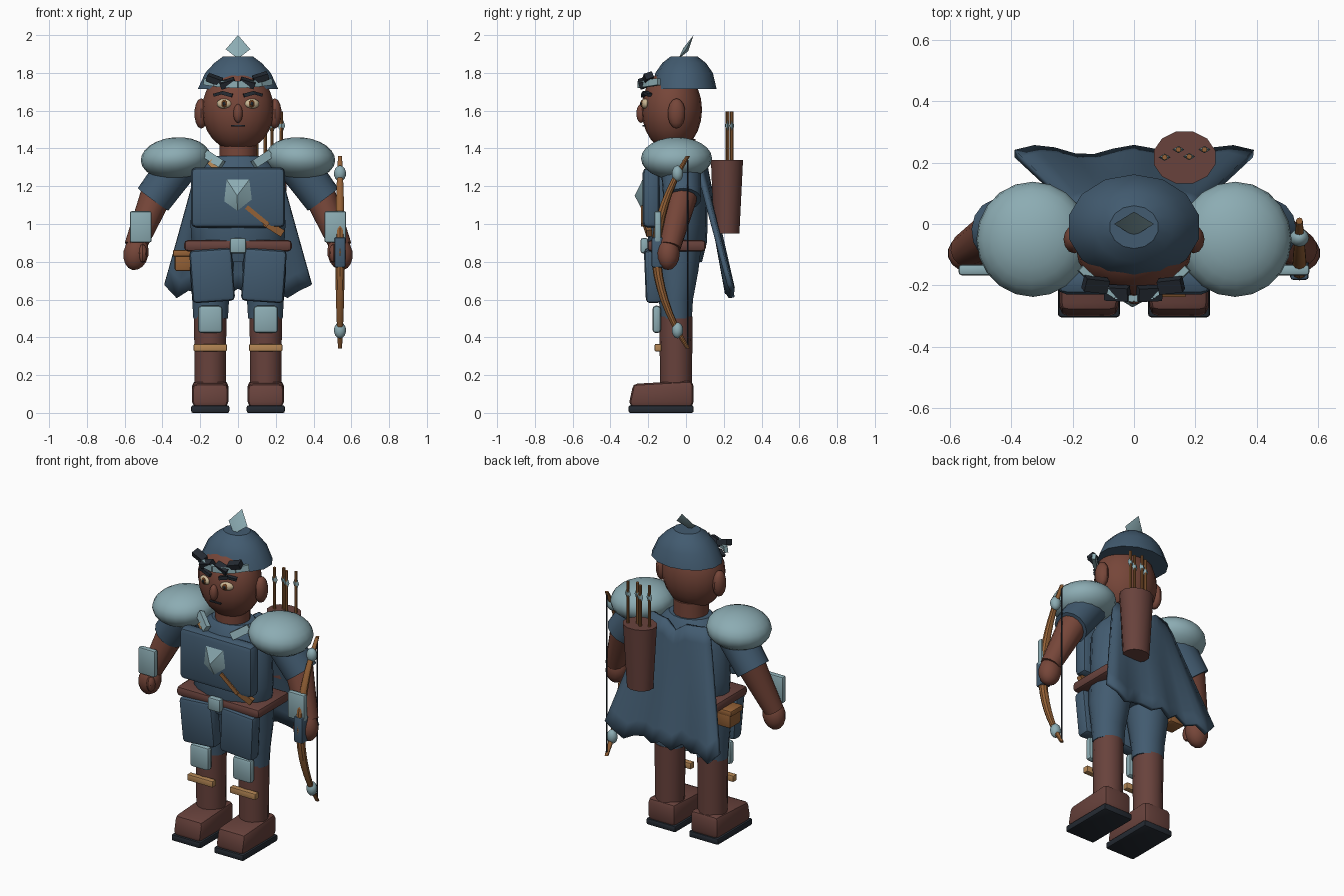
import bpy, bmesh, math
from mathutils import Vector, Matrix, Euler

if "Cube" in bpy.data.objects:
    bpy.data.objects.remove(bpy.data.objects["Cube"])


def colour(name, r, g, b):
    m = bpy.data.materials.new(name)
    lin = [((c / 255 + 0.055) / 1.055) ** 2.4 for c in (r, g, b)]
    m.diffuse_color = (*lin, 1)
    m.use_nodes = True
    m.node_tree.nodes["Principled BSDF"].inputs["Base Color"].default_value = m.diffuse_color
    return m


NAVY = colour("navy cloth", 66, 91, 112)
STEEL = colour("pale steel", 140, 172, 179)
SKIN = colour("brown skin", 118, 70, 57)
LEATHER = colour("dark leather", 104, 66, 60)
WOOD = colour("wood", 148, 97, 54)
TAN = colour("tan strap", 180, 134, 84)
BLACK = colour("near black", 36, 42, 50)
EYE = colour("eye cream", 205, 185, 150)
IRIS = colour("iris brown", 105, 62, 30)


def finish(bm, name, mat):
    bmesh.ops.recalc_face_normals(bm, faces=bm.faces)
    me = bpy.data.meshes.new(name)
    bm.to_mesh(me)
    bm.free()
    me.materials.append(mat)
    ob = bpy.data.objects.new(name, me)
    bpy.context.collection.objects.link(ob)
    return ob


def box(name, mat, c, size, bevel=0.0, rot=(0, 0, 0)):
    bm = bmesh.new()
    bmesh.ops.create_cube(bm, size=1)
    bmesh.ops.scale(bm, vec=size, verts=bm.verts)
    if bevel:
        bmesh.ops.bevel(bm, geom=bm.edges[:], offset=bevel, segments=2,
                        profile=0.5, affect='EDGES')
    q = rot if hasattr(rot, "to_matrix") else Euler(rot)
    bmesh.ops.transform(bm, matrix=Matrix.Translation(c) @ q.to_matrix().to_4x4(), verts=bm.verts)
    return finish(bm, name, mat)


def ball(name, mat, c, r, rot=(0, 0, 0), seg=16):
    bm = bmesh.new()
    bmesh.ops.create_uvsphere(bm, u_segments=seg, v_segments=max(6, seg * 5 // 8), radius=1)
    bmesh.ops.scale(bm, vec=r, verts=bm.verts)
    bmesh.ops.transform(bm, matrix=Matrix.Translation(c) @ Euler(rot).to_matrix().to_4x4(),
                        verts=bm.verts)
    return finish(bm, name, mat)


def tube(name, mat, a, b, r0, r1, seg=12):
    a, b = Vector(a), Vector(b)
    bm = bmesh.new()
    bmesh.ops.create_cone(bm, cap_ends=True, segments=seg, radius1=r0, radius2=r1,
                          depth=(b - a).length)
    q = (b - a).to_track_quat('Z', 'Y')
    bmesh.ops.transform(bm, matrix=Matrix.Translation((a + b) / 2) @ q.to_matrix().to_4x4(),
                        verts=bm.verts)
    return finish(bm, name, mat)


def bar(name, mat, a, b, width, thick):
    # flat strip between two points, its thin side facing the front
    a, b = Vector(a), Vector(b)
    z = (b - a).normalized()
    y = (Vector((0, 1, 0)) - z * z.y).normalized()
    m = Matrix((y.cross(z), y, z)).transposed()
    return box(name, mat, (a + b) / 2, (width, thick, (b - a).length), 0, m.to_quaternion())


def loft(name, mat, rings, seg=16):
    # each ring: z, x centre, y centre, x radius, y radius
    bm = bmesh.new()
    rows = []
    for z, cx, cy, rx, ry in rings:
        rows.append([bm.verts.new((cx + rx * math.cos(t), cy + ry * math.sin(t), z))
                     for t in (2 * math.pi * (i + 0.5) / seg for i in range(seg))])
    for p, q in zip(rows, rows[1:]):
        for i in range(seg):
            j = (i + 1) % seg
            bm.faces.new((p[i], p[j], q[j], q[i]))
    bm.faces.new(rows[0])
    bm.faces.new(rows[-1])
    return finish(bm, name, mat)


def gem(name, mat, outline, front, back):
    # shallow pyramids on both sides of an outline
    bm = bmesh.new()
    ring = [bm.verts.new(p) for p in outline]
    for tip in (front, back):
        v = bm.verts.new(tip)
        for i in range(len(ring)):
            bm.faces.new((ring[i], ring[(i + 1) % len(ring)], v))
    return finish(bm, name, mat)


# Head and face
ball("head", SKIN, (0, -0.075, 1.605), (0.19, 0.16, 0.22), seg=20)
tube("neck", SKIN, (0, -0.05, 1.3), (0, -0.05, 1.45), 0.1, 0.1, 14)
ball("nose", SKIN, (0, -0.238, 1.585), (0.025, 0.025, 0.05), seg=12)
box("mouth", BLACK, (0, -0.222, 1.52), (0.075, 0.016, 0.009), 0.003)
for s in (-1, 1):
    ball("ear", SKIN, (s * 0.195, -0.05, 1.585), (0.036, 0.047, 0.08), seg=12)
    ball("eye", EYE, (s * 0.075, -0.218, 1.637), (0.04, 0.018, 0.026), (0, 0, s * 0.3), 12)
    ball("iris", IRIS, (s * 0.073, -0.232, 1.637), (0.018, 0.008, 0.02), (0, 0, s * 0.3), 10)
    ball("pupil", BLACK, (s * 0.073, -0.238, 1.637), (0.009, 0.005, 0.011), seg=8)
    bar("eyebrow", BLACK, (s * 0.03, -0.226, 1.68), (s * 0.085, -0.216, 1.695), 0.02, 0.024)
    bar("eyebrow_tail", BLACK, (s * 0.08, -0.216, 1.696), (s * 0.125, -0.19, 1.683), 0.016, 0.024)

# Helmet, brow band, dark leaves and crest
loft("helmet", NAVY, [(1.715, 0, -0.01, 0.218, 0.172), (1.8, 0, -0.01, 0.178, 0.152),
                      (1.853, 0, -0.01, 0.128, 0.115), (1.888, 0, -0.01, 0.08, 0.07)], 14)
arc = [(x, -0.245 + 3.3 * x * x, 1.738 + 0.5 * x * x) for x in
       (-0.175, -0.12, -0.06, 0, 0.06, 0.12, 0.175)]
for a, b in zip(arc, arc[1:]):
    bar("brow_band", STEEL, a, b, 0.036, 0.022)
for x, z, tilt in ((-0.125, 1.765, 0.35), (-0.055, 1.745, -0.3), (0.05, 1.747, 0.3), (0.12, 1.775, -0.3)):
    box("brow_leaf", BLACK, (x, -0.232 + 2.2 * x * x, z), (0.08, 0.045, 0.034), 0,
        (0.35, tilt, 0.9 * x))
gem("crest", STEEL, [(0, -0.04, 1.875), (0.065, 0, 1.925), (0, 0.04, 2.0), (-0.065, 0, 1.925)],
    (0, -0.015, 1.93), (0, 0.012, 1.915))

# Torso and chest armour
loft("torso", NAVY, [(0.8, 0, -0.045, 0.2, 0.13), (0.9, 0, -0.045, 0.25, 0.155),
                     (1.0, 0, -0.045, 0.255, 0.16), (1.2, 0, -0.045, 0.245, 0.16),
                     (1.31, 0, -0.045, 0.19, 0.14), (1.36, 0, -0.045, 0.13, 0.105)], 18)
box("chest_plate", NAVY, (0, -0.185, 1.14), (0.5, 0.09, 0.32), 0.03)
gem("chest_emblem", STEEL, [(-0.06, -0.23, 1.235), (0.06, -0.23, 1.235), (0.073, -0.23, 1.13),
                            (-0.003, -0.23, 1.07), (-0.073, -0.23, 1.12)],
    (-0.005, -0.272, 1.15), (0, -0.22, 1.15))
bar("chest_strap", TAN, (-0.15, -0.16, 1.33), (-0.1, -0.17, 1.28), 0.03, 0.02)
bar("chest_strap_front", WOOD, (0.045, -0.225, 1.09), (0.16, -0.225, 0.995), 0.024, 0.025)
bar("chest_strap_end", WOOD, (0.14, -0.215, 1.01), (0.235, -0.195, 0.95), 0.04, 0.028)

# Belt and pouch
box("belt", LEATHER, (0, -0.05, 0.885), (0.57, 0.31, 0.06), 0.02)
box("buckle", STEEL, (0, -0.22, 0.885), (0.085, 0.04, 0.08), 0.01)
box("pouch", WOOD, (-0.285, -0.01, 0.805), (0.1, 0.11, 0.11), 0.012)
box("pouch_flap", WOOD, (-0.29, -0.01, 0.845), (0.11, 0.12, 0.035), 0.008)

for s in (-1, 1):
    # Shoulders and arms
    ball("shoulder_guard", STEEL, (s * 0.33, -0.05, 1.347), (0.185, 0.188, 0.112), (0, s * 0.08, 0), 20)
    bar("collar_flap", STEEL, (s * 0.17, -0.13, 1.37), (s * 0.085, -0.185, 1.315), 0.045, 0.03)
    tube("sleeve", NAVY, (s * 0.28, -0.03, 1.36), (s * 0.45, -0.02, 1.13), 0.11, 0.1, 14)
    tube("forearm", SKIN, (s * 0.43, -0.02, 1.16), (s * 0.545, -0.085, 0.88), 0.085, 0.058, 14)
    ball("hand", SKIN, (s * 0.54, -0.095, 0.845), (0.068, 0.062, 0.09), (0, -s * 0.2, 0), 14)
    ball("thumb", SKIN, (s * 0.505, -0.135, 0.845), (0.025, 0.03, 0.05), seg=10)
    box("bracer", STEEL, (s * 0.515, -0.15, 0.985), (0.115, 0.035, 0.165), 0.01)
    # Legs
    loft("shorts", NAVY, [(0.5, s * 0.145, -0.053, 0.094, 0.084), (0.6, s * 0.145, -0.053, 0.1, 0.09),
                          (0.75, s * 0.14, -0.05, 0.118, 0.115), (0.87, s * 0.13, -0.05, 0.12, 0.13)], 14)
    box("thigh_plate", NAVY, (s * 0.137, -0.175, 0.728), (0.225, 0.085, 0.28), 0.022, (0.04, s * 0.07, 0))
    box("knee_pad", STEEL, (s * 0.147, -0.155, 0.495), (0.13, 0.045, 0.145), 0.018)
    tube("shin", LEATHER, (s * 0.147, -0.053, 0.1), (s * 0.147, -0.053, 0.51), 0.084, 0.088, 14)
    box("shin_strap", TAN, (s * 0.147, -0.148, 0.345), (0.175, 0.035, 0.038), 0.004)
    # Boots: the toe end is narrowed at the top
    boot = box("boot", LEATHER, (s * 0.147, -0.13, 0.1), (0.192, 0.34, 0.14), 0.028)
    for v in boot.data.vertices:
        if v.co.z > 0.1 and v.co.y < -0.2:
            v.co.z -= 0.015
            v.co.y += 0.015
    box("sole", BLACK, (s * 0.147, -0.132, 0.02), (0.202, 0.345, 0.04), 0.01)

# Cape with a ragged hem
hem = [0.68, 0.61, 0.65, 0.63, 0.67, 0.62, 0.66, 0.63, 0.65, 0.64, 0.61, 0.65, 0.68]
bm = bmesh.new()
rows = []
for k in range(9):
    v = k / 8
    row = []
    for i, h in enumerate(hem):
        u = i / 6 - 1
        top = 1.35 - 0.05 * max(0, 1 - 3 * abs(u))
        y = 0.1 + 0.13 * v + 0.016 * v * math.cos(2.5 * math.pi * u) - 0.05 * u * u * (1 - v)
        row.append(bm.verts.new((u * (0.2 + 0.19 * v), y, top + (h - top) * v)))
    rows.append(row)
for p, q in zip(rows, rows[1:]):
    for i in range(len(hem) - 1):
        bm.faces.new((p[i], p[i + 1], q[i + 1], q[i]))
cape = finish(bm, "cape", NAVY)
mod = cape.modifiers.new("thickness", 'SOLIDIFY')
mod.thickness, mod.offset = 0.025, 0

# Quiver and arrows
loft("quiver", LEATHER, [(0.95, 0.165, 0.215, 0.08, 0.07), (1.34, 0.165, 0.217, 0.104, 0.088)], 12)
for x, y in ((0.1, 0.218), (0.145, 0.243), (0.18, 0.22), (0.23, 0.243)):
    tube("arrow_shaft", WOOD, (x, y, 1.3), (x, y, 1.595), 0.009, 0.009, 8)
    gem("arrow_fletching", STEEL, [(x - 0.02, y, 1.52), (x, y - 0.012, 1.52),
                                   (x + 0.02, y, 1.52), (x, y + 0.012, 1.52)],
        (x, y, 1.575), (x, y, 1.47))

# Bow, held in the left hand
BX = 0.54
bow = []
for i in range(17):
    t = i / 8 - 1
    bow.append((0.85 + 0.51 * t, BX, -0.158 + 0.168 * abs(t) ** 1.9,
                0.026 - 0.015 * t * t, 0.026 - 0.015 * t * t))
loft("bow", WOOD, bow, 10)
tube("bow_string", BLACK, (BX, 0.01, 0.36), (BX, 0.01, 1.34), 0.004, 0.004, 6)
box("bow_grip", NAVY, (BX, -0.15, 0.85), (0.06, 0.065, 0.16), 0.01)
for s in (-1, 1):
    ball("bow_bead", STEEL, (BX, -0.045, 0.852 + s * 0.415), (0.032, 0.03, 0.043), seg=12)

# Smooth rounded parts, keep hard edges
for ob in bpy.data.objects:
    ob.select_set(True)
    bpy.context.view_layer.objects.active = ob
bpy.ops.object.shade_smooth_by_angle(angle=math.radians(35))
